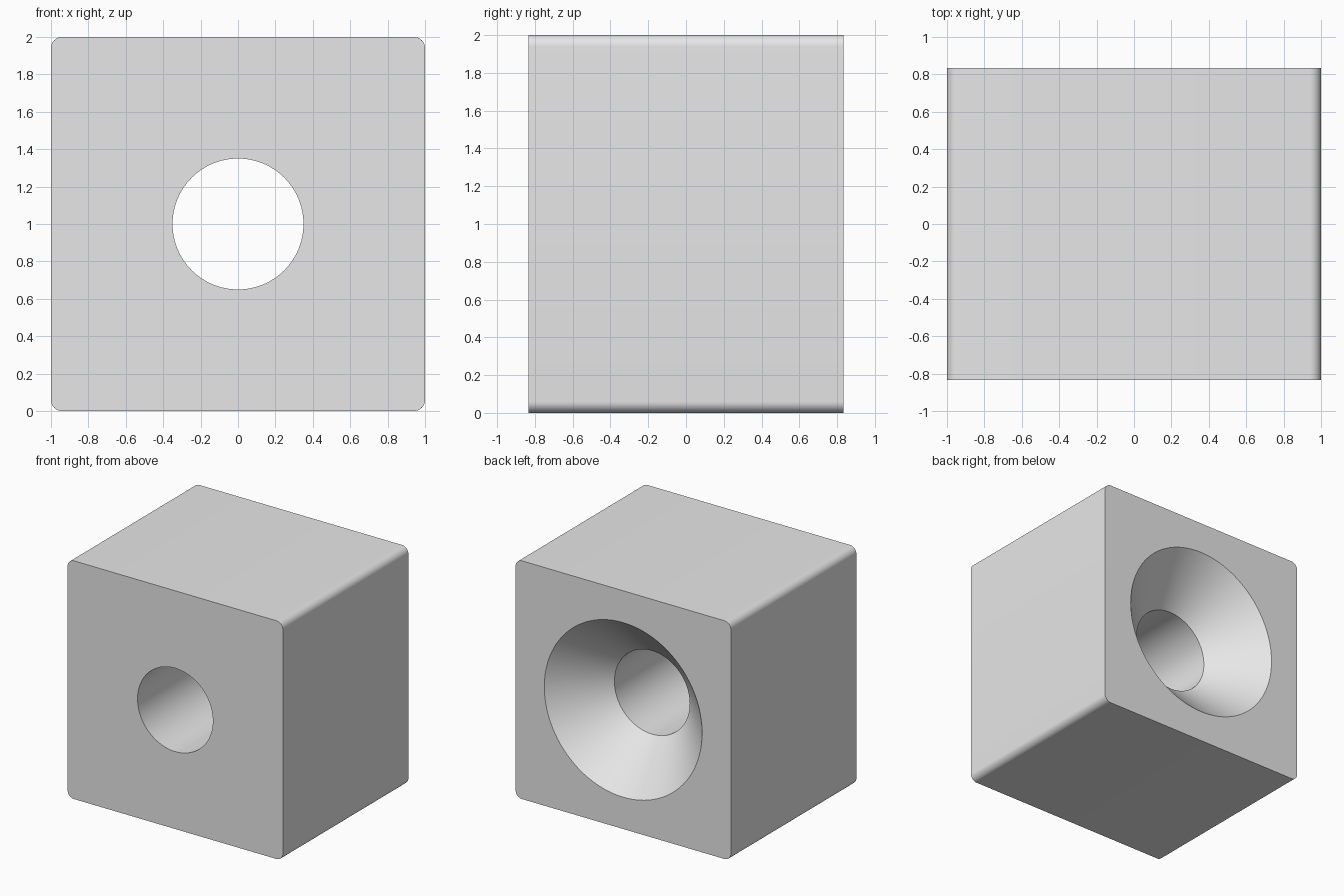
import bpy, bmesh
from math import pi, radians, sin, cos
from mathutils import Matrix

default = bpy.data.objects.get("Cube")
if default:
    bpy.data.objects.remove(default, do_unlink=True)

HALF_DEPTH = 0.833
CENTRE_Z = 1.0
CORNER = 0.06
HOLE_R, SINK_R = 0.35, 0.733
SEGMENTS = 96

grey = bpy.data.materials.new("plain grey")
grey.use_nodes = True
grey.diffuse_color = (0.8, 0.8, 0.8, 1)
grey.node_tree.nodes["Principled BSDF"].inputs["Base Color"].default_value = (0.8, 0.8, 0.8, 1)


def make_object(name, bm):
    bmesh.ops.recalc_face_normals(bm, faces=bm.faces)
    mesh = bpy.data.meshes.new(name)
    bm.to_mesh(mesh)
    bm.free()
    mesh.materials.append(grey)
    obj = bpy.data.objects.new(name, mesh)
    bpy.context.collection.objects.link(obj)
    return obj


# Block, with its four front-to-back edges rounded
bm = bmesh.new()
bmesh.ops.create_cube(bm, size=2)
bmesh.ops.scale(bm, vec=(1, HALF_DEPTH, 1), verts=bm.verts)
bmesh.ops.translate(bm, vec=(0, 0, CENTRE_Z), verts=bm.verts)
long_edges = [e for e in bm.edges if abs(e.verts[0].co.y - e.verts[1].co.y) > 1]
bmesh.ops.bevel(bm, geom=long_edges, offset=CORNER, segments=10, profile=0.5, affect='EDGES')
block = make_object("countersunk_block", bm)

# Cutter: straight bore that flares at 45 degrees towards the back
bm = bmesh.new()
over = 0.1
sections = [(-HALF_DEPTH - over, HOLE_R),
            (HALF_DEPTH - (SINK_R - HOLE_R), HOLE_R),
            (HALF_DEPTH + over, SINK_R + over)]
rings = []
for y, r in sections:
    angles = [2 * pi * i / SEGMENTS for i in range(SEGMENTS)]
    rings.append([bm.verts.new((r * cos(a), y, CENTRE_Z + r * sin(a))) for a in angles])
for near, far in zip(rings, rings[1:]):
    for i in range(SEGMENTS):
        j = (i + 1) % SEGMENTS
        bm.faces.new((near[i], near[j], far[j], far[i]))
bm.faces.new(rings[0])
bm.faces.new(rings[-1])
cutter = make_object("bore_cutter", bm)
cutter.hide_render = True

# Cut the bore and keep the result as plain geometry
cut = block.modifiers.new("bore", 'BOOLEAN')
cut.operation = 'DIFFERENCE'
cut.solver = 'EXACT'
cut.object = cutter
bpy.ops.object.select_all(action='DESELECT')
block.select_set(True)
bpy.context.view_layer.objects.active = block
bpy.ops.object.modifier_apply(modifier=cut.name)
bpy.data.objects.remove(cutter, do_unlink=True)

# Smooth curved walls, crisp rims
bpy.ops.object.shade_smooth_by_angle(angle=radians(30))
